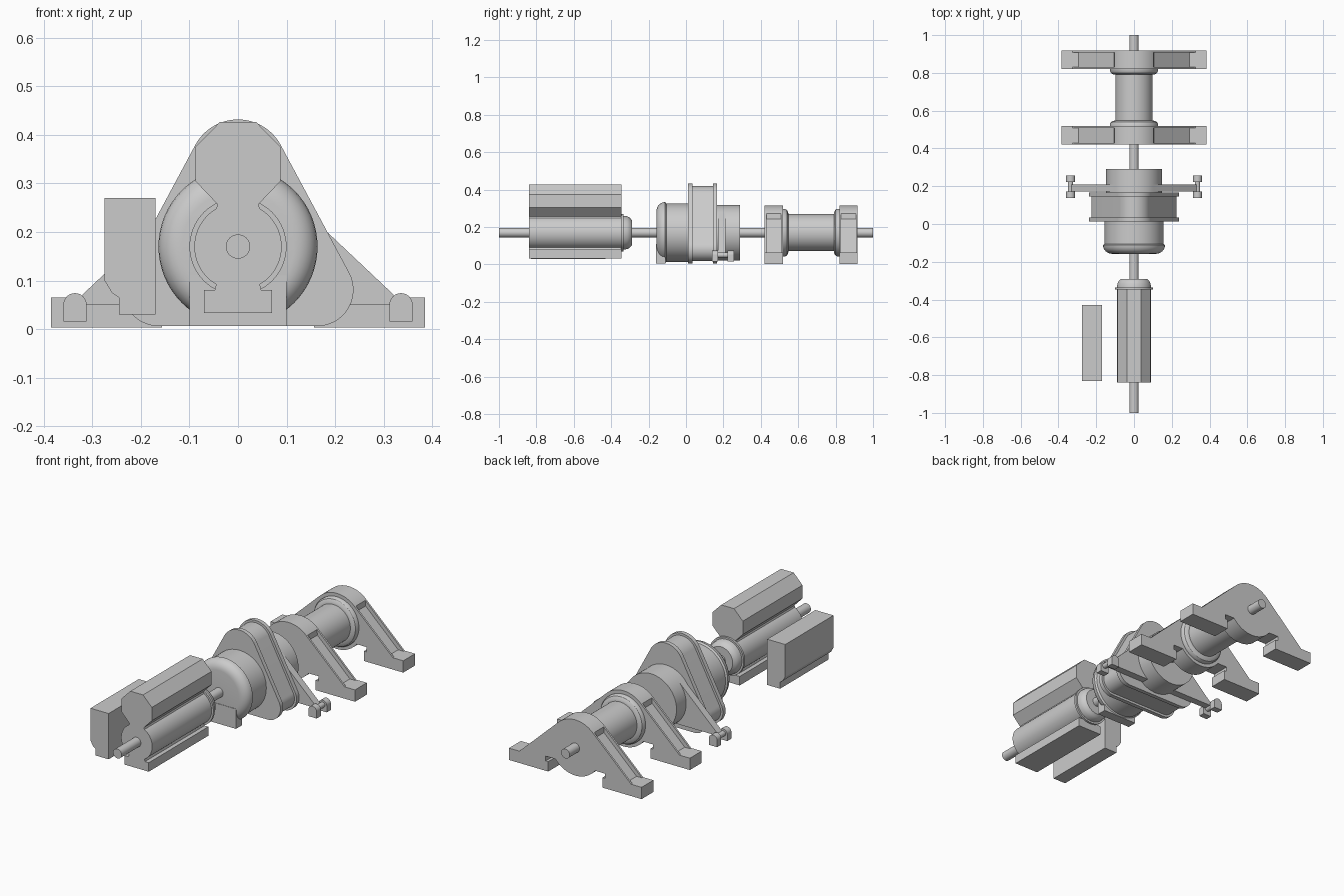
import bpy, bmesh, math
from mathutils import Vector
from mathutils.geometry import convex_hull_2d

if "Cube" in bpy.data.objects:
    bpy.data.objects.remove(bpy.data.objects["Cube"])

AXIS_Z = 0.17  # height of the common shaft


def finish(bm, name):
    bmesh.ops.recalc_face_normals(bm, faces=bm.faces)
    mesh = bpy.data.meshes.new(name)
    bm.to_mesh(mesh)
    bm.free()
    ob = bpy.data.objects.new(name, mesh)
    bpy.context.collection.objects.link(ob)
    bpy.ops.object.select_all(action='DESELECT')
    ob.select_set(True)
    bpy.context.view_layer.objects.active = ob
    bpy.ops.object.shade_smooth_by_angle(angle=math.radians(30))
    return ob


def extrude(name, profile, y0, y1):
    """Prism of an (x, z) profile along y."""
    bm = bmesh.new()
    face = bm.faces.new([bm.verts.new((x, y0, z)) for x, z in profile])
    new = bmesh.ops.extrude_face_region(bm, geom=[face])['geom']
    bmesh.ops.translate(bm, vec=(0, y1 - y0, 0),
                        verts=[v for v in new if isinstance(v, bmesh.types.BMVert)])
    return finish(bm, name)


def lathe(name, profile, cx=0, cz=AXIS_Z, n=64):
    """Turned part from (radius, y) pairs, closed by flat ends."""
    bm = bmesh.new()
    rings = []
    for r, y in profile:
        rings.append([bm.verts.new((cx + x, y, cz + z)) for x, z in arc(0, 0, r, 0, 360 - 360 / n, n - 1)])
    for a, b in zip(rings, rings[1:]):
        for i in range(n):
            j = (i + 1) % n
            bm.faces.new((a[i], a[j], b[j], b[i]))
    bm.faces.new(rings[0])
    bm.faces.new(rings[-1])
    return finish(bm, name)


def arc(cx, cz, r, a0, a1, n=16):
    return [(cx + r * math.cos(math.radians(a0 + (a1 - a0) * i / n)),
             cz + r * math.sin(math.radians(a0 + (a1 - a0) * i / n))) for i in range(n + 1)]


def box(name, x0, x1, y0, y1, z0, z1):
    return extrude(name, [(x0, z0), (x1, z0), (x1, z1), (x0, z1)], y0, y1)


def mirrored(half):
    """Close a right-hand profile whose ends lie on x = 0."""
    return half + [(-x, z) for x, z in reversed(half[1:-1])]


# Common shaft
lathe("shaft", [(0.025, -1), (0.025, 1)], n=32)

# Motor: octagonal top box, necked round body and base in one section
motor = ([(0, 0.427), (0.037, 0.427), (0.088, 0.375), (0.088, 0.305), (0.042, 0.257)]
         + arc(0, AXIS_Z, 0.09, 60, -60, 24)
         + [(0.048, 0.08), (0.07, 0.08), (0.07, 0.033), (0, 0.033)])
extrude("motor_body", mirrored(motor), -0.84, -0.345)
lathe("motor_end_flange", [(0.1, -0.347), (0.1, -0.335), (0.09, -0.335),
                           (0.088, -0.315), (0.08, -0.3), (0.068, -0.29)])

# Side cabinet with a narrower foot
extrude("side_cabinet", [(-0.275, 0.27), (-0.17, 0.27), (-0.17, 0.03), (-0.245, 0.03),
                         (-0.245, 0.065), (-0.26, 0.075), (-0.275, 0.1)], -0.83, -0.43)

# Gearbox: domed drum, foot, rounded triangular housing with end flanges
dome = [(0.115 + 0.049 * math.sin(t * math.pi / 12), -0.112 - 0.046 * math.cos(t * math.pi / 12))
        for t in range(7)]
lathe("gearbox_drum", dome + [(0.156, -0.105), (0.156, 0.03)])
box("gearbox_foot", -0.1, 0.1, -0.16, -0.11, 0.006, 0.11)


def housing(shrink):
    pts = [Vector(p) for cx, cz, r in ((0, 0.332, 0.1), (0.163, 0.081, 0.075), (-0.163, 0.081, 0.075))
           for p in arc(cx, cz, r - shrink, 0, 355, 71)]
    return [pts[i] for i in convex_hull_2d(pts)]


extrude("housing_core", housing(0.012), 0.02, 0.16)
extrude("housing_front_flange", housing(0), 0.012, 0.034)
extrude("housing_rear_flange", housing(0), 0.145, 0.167)
lathe("gearbox_rear_drum", [(0.148, 0.16), (0.148, 0.29)])

# Torque arm and its end pins
extrude("torque_arm", arc(0, AXIS_Z, 0.148, 46, 134, 20)
        + [(-0.33, 0.062), (-0.33, 0.05), (0.33, 0.05), (0.33, 0.062)], 0.172, 0.21)
for side, s in (("left", -1), ("right", 1)):
    x = s * 0.336
    lathe(side + "_pin", [(0.014, 0.15), (0.014, 0.245)], x, 0.05, 24)
    for end, y in (("front", 0.138), ("rear", 0.222)):
        lug = arc(x, 0.05, 0.024, 0, 180, 16) + [(x - 0.024, 0.016), (x + 0.024, 0.016)]
        extrude(f"{side}_{end}_pin_lug", lug, y, y + 0.034)


# Bearing stands: two thin side walls around a core recessed on the slopes
def stand(depth):
    r = 0.146
    half = arc(0, AXIS_Z, r, 90, 45, 12)
    if depth:
        half += [(0.105, 0.272 - depth), (0.322 - depth, 0.065)]
    half += [(0.325, 0.065), (0.385, 0.065), (0.385, 0.003), (0.157, 0.003),
             (0.157, 0.055), (0.172, 0.055), (0.172, 0.08)]
    half += arc(0, AXIS_Z, r, -38, -90, 12)
    return mirrored(half)


for name, y in (("front", 0.42), ("rear", 0.82)):
    extrude(name + "_stand_core", stand(0.028), y + 0.01, y + 0.088)
    extrude(name + "_stand_wall_a", stand(0), y, y + 0.01)
    extrude(name + "_stand_wall_b", stand(0), y + 0.088, y + 0.098)

# Roller between the stands, with rounded collars
lathe("roller", [(0.099, 0.51), (0.099, 0.83)])
for name, y, d in (("front", 0.515, 1), ("rear", 0.823, -1)):
    lathe(name + "_roller_collar", [(0.128, y), (0.128, y + d * 0.012), (0.122, y + d * 0.024),
                                    (0.11, y + d * 0.031), (0.098, y + d * 0.033)])
